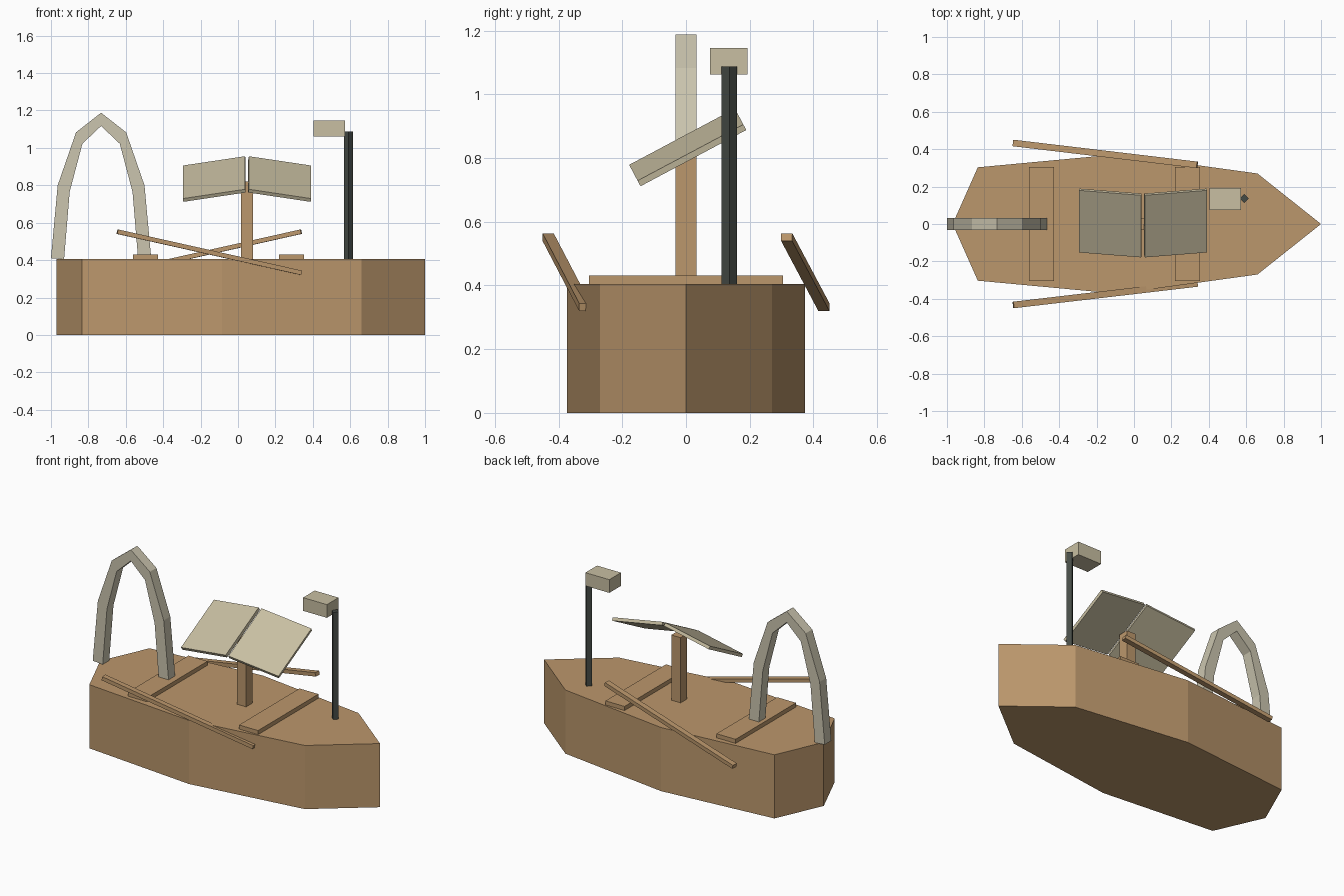
import bpy, math
from mathutils import Matrix, Vector

if "Cube" in bpy.data.objects:
    bpy.data.objects.remove(bpy.data.objects["Cube"])


def material(name, rgb):
    m = bpy.data.materials.new(name)
    m.diffuse_color = (*rgb, 1)
    m.use_nodes = True
    m.node_tree.nodes["Principled BSDF"].inputs["Base Color"].default_value = m.diffuse_color
    return m


wood = material("wood", (0.50, 0.31, 0.15))
cream = material("cream", (0.58, 0.52, 0.36))
stone = material("pale_stone", (0.60, 0.56, 0.43))
dark = material("dark_metal", (0.06, 0.07, 0.06))


def prism(name, ring_a, ring_b, mat):
    """Solid between two matching rings of points."""
    n = len(ring_a)
    faces = [list(range(n))[::-1], list(range(n, 2 * n))]
    faces += [[i, (i + 1) % n, n + (i + 1) % n, n + i] for i in range(n)]
    me = bpy.data.meshes.new(name)
    me.from_pydata([tuple(p) for p in ring_a + ring_b], [], faces)
    me.materials.append(mat)
    ob = bpy.data.objects.new(name, me)
    bpy.context.collection.objects.link(ob)
    return ob


def box(name, x, y, z, mat, matrix=Matrix()):
    ring = lambda h: [matrix @ Vector((a, b, h)) for a, b in
                      ((x[0], y[0]), (x[1], y[0]), (x[1], y[1]), (x[0], y[1]))]
    return prism(name, ring(z[0]), ring(z[1]), mat)


DECK = 0.405

# hull
half = [(0.66, 0.27), (-0.085, 0.373), (-0.835, 0.303)]
outline = [(1, 0)] + half + [(-0.97, 0)] + [(x, -y) for x, y in reversed(half)]
prism("hull", [(x, y, 0) for x, y in outline], [(x, y, DECK) for x, y in outline], wood)

# benches
for name, x in (("rear_bench", -0.495), ("front_bench", 0.287)):
    box(name, (x - 0.067, x + 0.067), (-0.304, 0.304), (DECK - 0.01, 0.431), wood)

# stern arch
outer = [(0.268, 0.41), (0.232, 0.80), (0.134, 1.083)]
inner = [(0.198, 0.405), (0.168, 0.765), (0.10, 1.022)]


def mirrored(pts, top):
    return [(-x, z) for x, z in pts] + [(0, top)] + [(x, z) for x, z in reversed(pts)]


profile = mirrored(outer, 1.188) + mirrored(inner, 1.117)[::-1]
prism("stern_arch", [(x - 0.732, -0.033, z) for x, z in profile],
      [(x - 0.732, 0.033, z) for x, z in profile], stone)

# stand with two open tilted panels
box("stand_post", (0.015, 0.08), (-0.033, 0.033), (DECK - 0.01, 0.82), wood)
for name, s in (("left_panel", -1), ("right_panel", 1)):
    place = (Matrix.Translation((0.048 + s * 0.01, -0.0125, 0.867))
             @ Matrix.Rotation(math.radians(28), 4, 'X')
             @ Matrix.Rotation(s * math.radians(9.6), 4, 'Y'))
    box(name, sorted((0, s * 0.338)), (-0.188, 0.188), (-0.02, 0), cream, place)

# oars
for name, a, b in (("right_oar", (-0.645, -0.433, 0.552), (0.338, -0.318, 0.332)),
                   ("left_oar", (-0.645, 0.433, 0.332), (0.338, 0.316, 0.552))):
    a, b = Vector(a), Vector(b)
    along = (b - a).normalized()
    side = Vector((0, 0, 1)).cross(along).normalized()
    up = along.cross(side)
    rot = Matrix((along, side, up)).transposed().to_4x4()
    h = (b - a).length / 2
    box(name, (-h, h), (-0.0175, 0.0175), (-0.012, 0.012), wood,
        Matrix.Translation((a + b) / 2) @ rot)

# lamp
ring = [(0.59 + 0.024 * math.cos(i * math.pi / 2), 0.136 + 0.024 * math.sin(i * math.pi / 2))
        for i in range(4)]
prism("lamp_post", [(x, y, DECK - 0.01) for x, y in ring], [(x, y, 1.087) for x, y in ring], dark)
box("lamp_head", (0.405, 0.573), (0.076, 0.193), (1.062, 1.146), cream)
